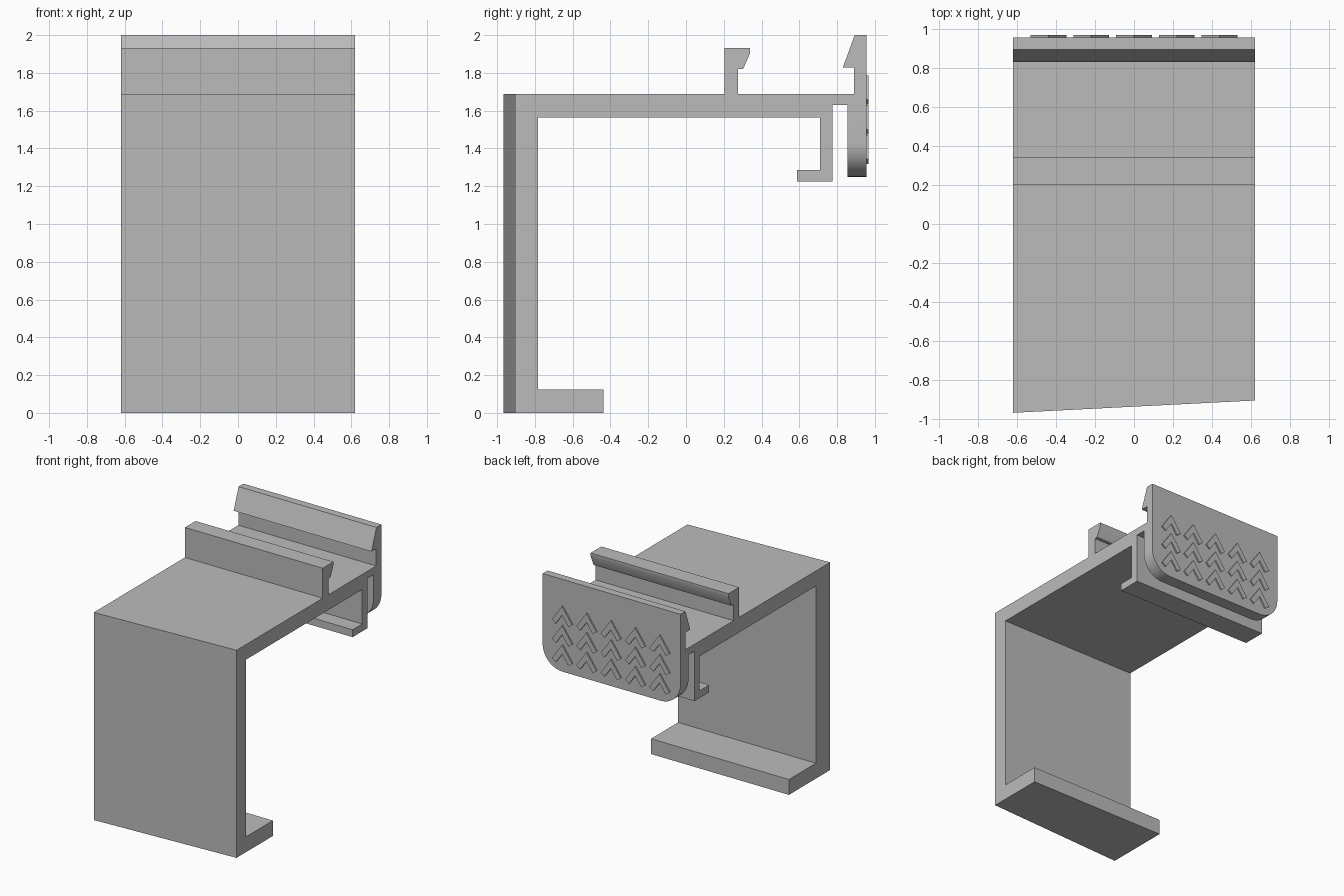
import bpy, bmesh
from mathutils import Vector

cube = bpy.data.objects.get("Cube")
if cube:
    bpy.data.objects.remove(cube, do_unlink=True)

grey = bpy.data.materials.new("plain grey")
grey.use_nodes = True
colour = (0.5, 0.5, 0.5, 1)
grey.diffuse_color = colour
grey.node_tree.nodes["Principled BSDF"].inputs["Base Color"].default_value = colour

HALF = 0.62       # half width of the bracket
BACK = 0.956      # rear face of the clip plate
PLATE_IN = 0.855  # inner face of the clip plate
PLATE_LOW = 1.25


def prism(bm, points, offset):
    """Extrude a closed outline by an offset."""
    face = bm.faces.new([bm.verts.new(p) for p in points])
    grown = bmesh.ops.extrude_face_region(bm, geom=[face])["geom"]
    verts = [g for g in grown if isinstance(g, bmesh.types.BMVert)]
    bmesh.ops.translate(bm, verts=verts, vec=offset)


def finish(bm, name):
    bmesh.ops.recalc_face_normals(bm, faces=bm.faces)
    mesh = bpy.data.meshes.new(name)
    bm.to_mesh(mesh)
    bm.free()
    mesh.materials.append(grey)
    obj = bpy.data.objects.new(name, mesh)
    bpy.context.collection.objects.link(obj)
    return obj


# Bracket: side profile (y, z) with wall, lip, shelf, hooks and clip plate
profile = [
    (-0.967, 0), (-0.437, 0), (-0.437, 0.125), (-0.783, 0.125),    # bottom lip
    (-0.783, 1.565), (0.71, 1.565),                                # wall, shelf underside
    (0.71, 1.285), (0.587, 1.285), (0.587, 1.225), (0.775, 1.225), # hanging foot
    (0.775, 1.63), (PLATE_IN, 1.63),                               # slot
    (PLATE_IN, PLATE_LOW), (BACK, PLATE_LOW), (BACK, 2),           # clip plate
    (0.893, 2), (0.83, 1.828), (0.89, 1.828), (0.89, 1.688),       # rear hook
    (0.275, 1.688), (0.275, 1.82), (0.302, 1.82), (0.34, 1.905),   # front hook
    (0.34, 1.932), (0.203, 1.932), (0.203, 1.688),
    (-0.967, 1.688),
]
bm = bmesh.new()
prism(bm, [(-HALF, y, z) for y, z in profile], Vector((2 * HALF, 0, 0)))

# Slant the front wall across its width
for v in bm.verts:
    if v.co.y < -0.9 and v.co.x > 0:
        v.co.y += 0.063

# Round the lower corners of the clip plate
corners = []
for e in bm.edges:
    a, b = (v.co for v in e.verts)
    low = all(abs(p.z - PLATE_LOW) < 0.001 and p.y > 0.8 for p in (a, b))
    if low and abs(a.x - b.x) < 0.001:
        corners.append(e)
bmesh.ops.bevel(bm, geom=corners, offset=0.18, segments=14, profile=0.5, affect="EDGES")
bracket = finish(bm, "bracket")
bpy.context.view_layer.objects.active = bracket
bracket.select_set(True)
bpy.ops.object.shade_smooth_by_angle(angle=0.5)
bracket.select_set(False)

# Grip: three rows of five raised chevrons on the clip plate
half_chevron = [(0, 0), (0.091, -0.128), (0.057, -0.154), (0, -0.074)]
chevron = half_chevron + [(-x, z) for x, z in half_chevron[2:0:-1]]
bm = bmesh.new()
for row in range(3):
    for col in range(-2, 3):
        cx, cz = col * 0.219, 1.787 - row * 0.158
        prism(bm, [(cx + x, BACK - 0.003, cz + z) for x, z in chevron],
              Vector((0, 0.014, 0)))
finish(bm, "grip_chevrons")
